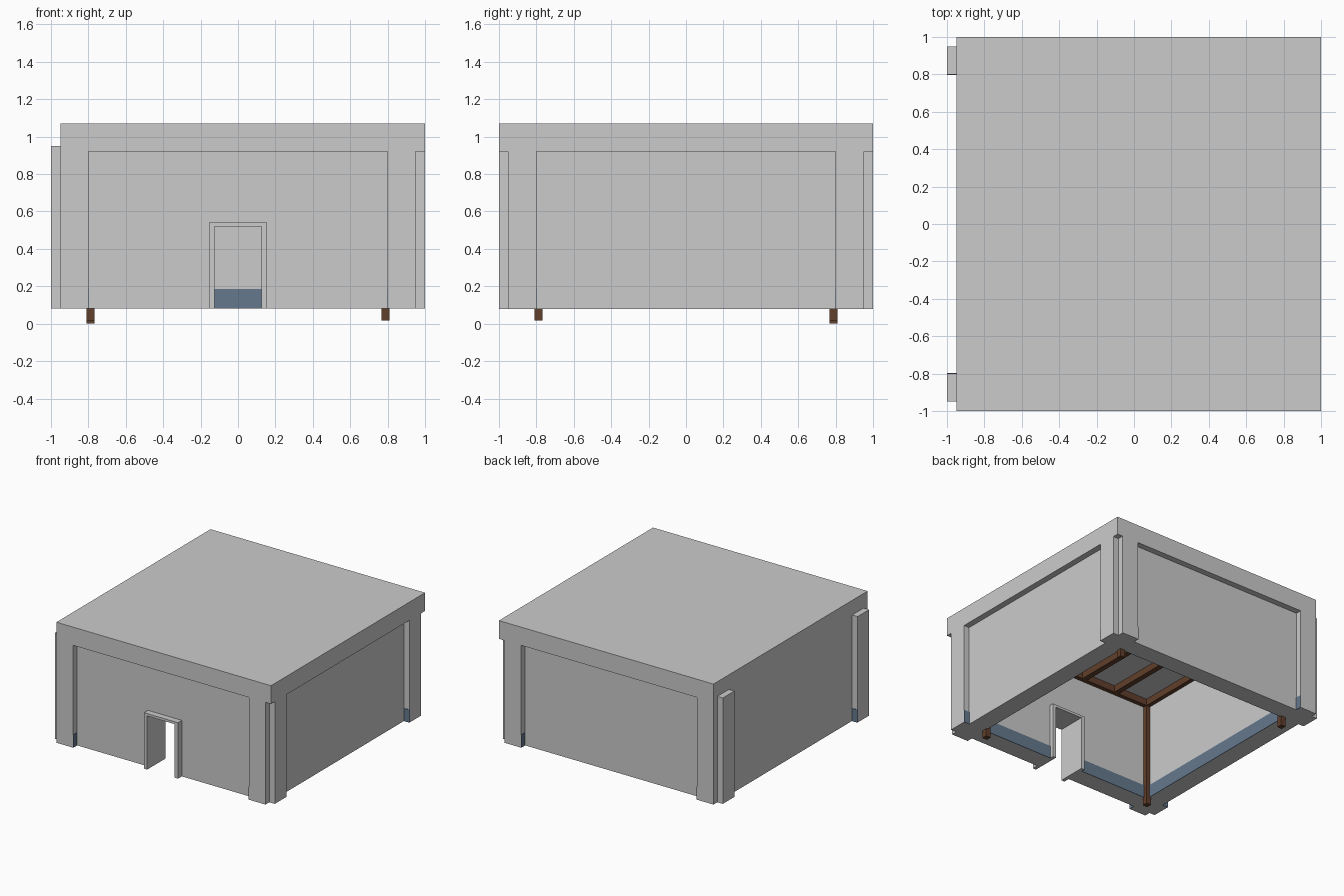
import bpy

if "Cube" in bpy.data.objects:
    bpy.data.objects.remove(bpy.data.objects["Cube"])

# Materials
def material(name, color):
    m = bpy.data.materials.new(name)
    m.diffuse_color = color
    m.use_nodes = True
    m.node_tree.nodes["Principled BSDF"].inputs["Base Color"].default_value = m.diffuse_color
    return m

WOOD = material("dark_wood", (0.12, 0.05, 0.025, 1))
BLUE = material("blue_paint", (0.13, 0.19, 0.27, 1))

def box(name, x, y, z, mat=None):
    """Box from (min, max) ranges along each axis."""
    (x0, x1), (y0, y1), (z0, z1) = x, y, z
    verts = [(a, b, c) for a in (x0, x1) for b in (y0, y1) for c in (z0, z1)]
    faces = [(0, 1, 3, 2), (4, 6, 7, 5), (0, 4, 5, 1),
             (2, 3, 7, 6), (0, 2, 6, 4), (1, 5, 7, 3)]
    me = bpy.data.meshes.new(name)
    me.from_pydata(verts, [], faces)
    ob = bpy.data.objects.new(name, me)
    bpy.context.collection.objects.link(ob)
    if mat:
        me.materials.append(mat)
    return ob

def span(a, b):
    return (min(a, b), max(a, b))

BASE, EAVE, TOP = 0.08, 0.92, 1.07
OUT, INN = 0.95, 0.80
SKIRT = 0.185
T = 0.004
DX, DZ = 0.125, 0.52      # door half width and head height
FX, FZ = 0.155, 0.54      # door frame outer size

# Roof slab, overhanging on all sides but the left
box("roof_slab", (-OUT, 1), (-1, 1), (EAVE, TOP))

# Walls
box("back_wall", (-OUT, OUT), (INN, OUT), (BASE, EAVE))
for s, n in ((-1, "left"), (1, "right")):
    box(n + "_wall", span(s * INN, s * OUT), (-INN, INN), (BASE, EAVE))
    box("front_wall_" + n, span(s * FX, s * OUT), (-OUT, -INN), (BASE, EAVE))
box("front_wall_lintel", (-FX, FX), (-OUT, -INN), (FZ, EAVE))

# Door frame running through the wall
FY = (-1, -0.765)
for s, n in ((-1, "left"), (1, "right")):
    box("door_jamb_" + n, span(s * DX, s * FX), FY, (BASE, FZ))
box("door_head", (-DX, DX), FY, (DZ, FZ))

# Corner pilasters, with a painted strip low on their inward sides
for s in (-1, 1):
    for t in (-1, 1):
        along, side = span(t * INN, t * OUT), span(s * OUT, s)
        strip = span(t * INN, t * (INN - T))
        box("pilaster_front_back", along, side, (BASE, EAVE))
        box("pilaster_strip", strip, side, (BASE, SKIRT), BLUE)
        box("pilaster_side", side, along, (BASE, EAVE if s > 0 else 0.95))
        box("pilaster_strip", side, strip, (BASE, SKIRT), BLUE)

# Interior skirting
box("back_skirting", (-INN, INN), (INN - T, INN), (BASE, SKIRT), BLUE)
for s, n in ((-1, "left"), (1, "right")):
    box(n + "_skirting", span(s * INN, s * (INN - T)), (-INN, INN), (BASE, SKIRT), BLUE)
    box("front_skirting_" + n, span(s * FX, s * INN), (-INN, -INN + T), (BASE, SKIRT), BLUE)

# Timber posts at the inner corners; the back left one reaches the ground
P, H = 0.788, 0.022
for s in (-1, 1):
    for t in (-1, 1):
        foot = 0.0 if (s < 0 and t > 0) else 0.017
        box("corner_post", (s * P - H, s * P + H), (t * P - H, t * P + H), (foot, EAVE), WOOD)

# Ceiling timbers: front and back plates with evenly spaced joists between
Z = (0.865, EAVE)
for t in (-1, 1):
    box("ceiling_plate", (-P + H, P - H), (t * P - H, t * P + H), Z, WOOD)
N = 6
for i in range(N):
    x = -P + 2 * P * i / (N - 1)
    box("ceiling_joist", (x - H, x + H), (-P + H, P - H), Z, WOOD)
